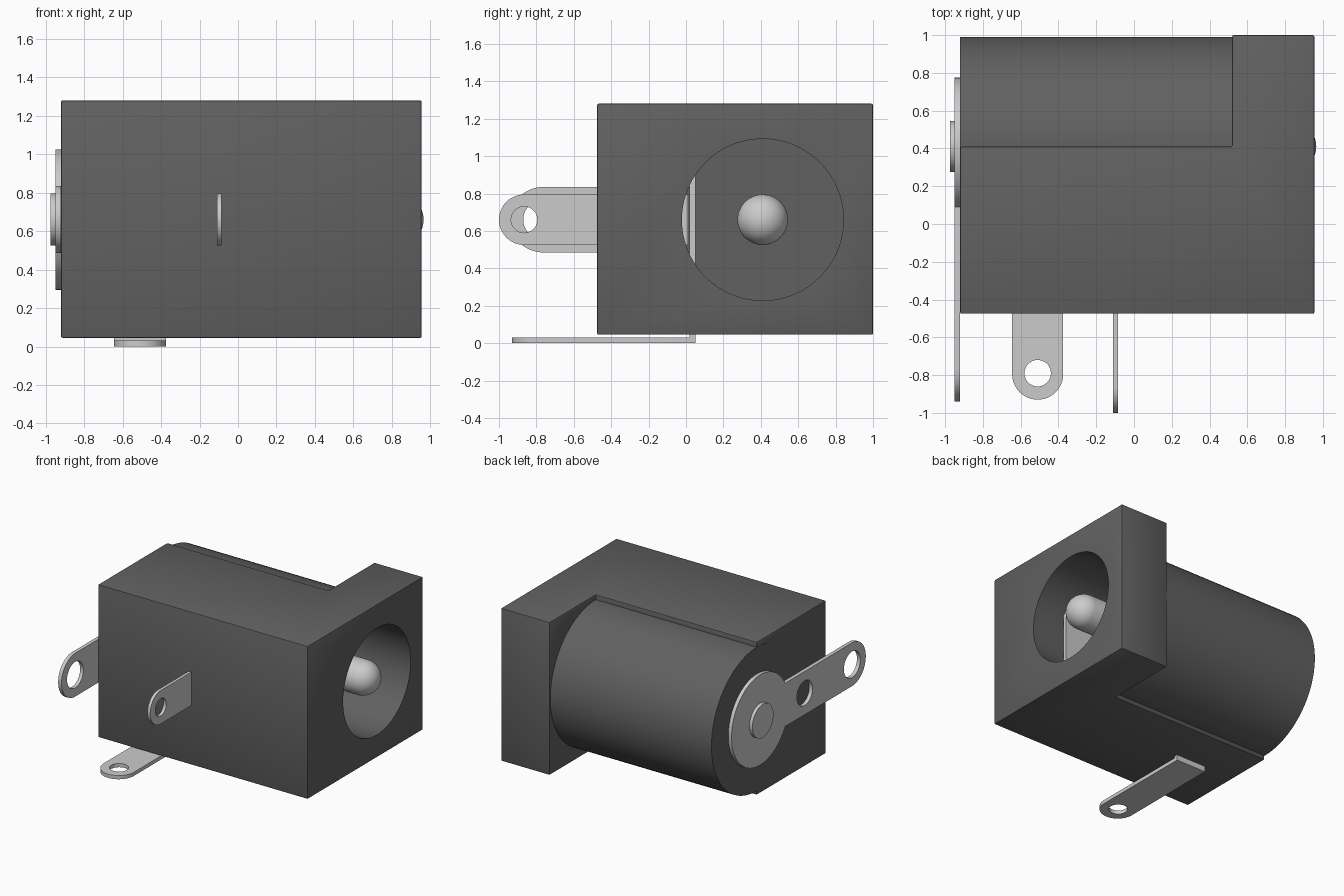
import bpy, bmesh
from math import sin, cos, pi, radians, sqrt, asin
from mathutils import Matrix, Vector

if "Cube" in bpy.data.objects:
    bpy.data.objects.remove(bpy.data.objects["Cube"])

AY, AZ = 0.41, 0.66          # axis of the barrel, bore and pin


def material(name, v):
    m = bpy.data.materials.new(name)
    m.diffuse_color = (*v, 1)
    m.use_nodes = True
    m.node_tree.nodes["Principled BSDF"].inputs["Base Color"].default_value = m.diffuse_color
    return m


plastic = material("dark_plastic", (0.12, 0.12, 0.12))
metal = material("metal", (0.75, 0.75, 0.72))


def add(name, mesh, mat):
    ob = bpy.data.objects.new(name, mesh)
    bpy.context.collection.objects.link(ob)
    ob.data.materials.clear()
    ob.data.materials.append(mat)
    return ob


def smooth(ob):
    bpy.ops.object.select_all(action='DESELECT')
    ob.select_set(True)
    bpy.context.view_layer.objects.active = ob
    bpy.ops.object.shade_smooth_by_angle(angle=radians(30))


def from_bmesh(name, bm, mat):
    bmesh.ops.recalc_face_normals(bm, faces=bm.faces)
    me = bpy.data.meshes.new(name)
    bm.to_mesh(me)
    bm.free()
    return add(name, me, mat)


def prism(name, pts, z0, z1, mat):
    bm = bmesh.new()
    f = bm.faces.new([bm.verts.new((x, y, z0)) for x, y in pts])
    g = bmesh.ops.extrude_face_region(bm, geom=[f])['geom']
    bmesh.ops.translate(bm, vec=(0, 0, z1 - z0),
                        verts=[v for v in g if isinstance(v, bmesh.types.BMVert)])
    return from_bmesh(name, bm, mat)


def lathe(name, profile, mat, segs=96):
    """Revolve (x, radius) points about the barrel axis; ends are on the axis."""
    bm = bmesh.new()
    vs = [bm.verts.new((x, AY, AZ + r)) for x, r in profile]
    es = [bm.edges.new(p) for p in zip(vs, vs[1:])]
    bmesh.ops.spin(bm, geom=vs + es, cent=(0, AY, AZ), axis=(1, 0, 0),
                   angle=2 * pi, steps=segs)
    bmesh.ops.remove_doubles(bm, verts=bm.verts, dist=1e-4)
    return from_bmesh(name, bm, mat)


def rod(name, x0, x1, r, mat):
    return lathe(name, [(x0, 0), (x0, r), (x1, r), (x1, 0)], mat)


def arc(cx, cy, r, a0, a1, n):
    return [(cx + r * cos(a0 + (a1 - a0) * i / n), cy + r * sin(a0 + (a1 - a0) * i / n))
            for i in range(n + 1)]


def tab(name, half, end, head, holes, thick, matrix):
    """Flat lug: rounded end towards -y, 'head' outline at the other end, round holes."""
    cu = bpy.data.curves.new(name, 'CURVE')
    cu.dimensions, cu.fill_mode, cu.extrude = '2D', 'BOTH', thick / 2
    loops = [arc(0, end + half, half, pi, 2 * pi, 24) + head]
    loops += [arc(0, y, r, 0, 2 * pi, 40)[:-1] for y, r in holes]
    for pts in loops:
        s = cu.splines.new('POLY')
        s.points.add(len(pts) - 1)
        for p, (x, y) in zip(s.points, pts):
            p.co = (x, y, 0, 1)
        s.use_cyclic_u = True
    tmp = bpy.data.objects.new(name + "_outline", cu)
    bpy.context.collection.objects.link(tmp)
    me = bpy.data.meshes.new_from_object(
        tmp.evaluated_get(bpy.context.evaluated_depsgraph_get()))
    bpy.data.objects.remove(tmp)
    bm = bmesh.new()
    bm.from_mesh(me)
    bmesh.ops.remove_doubles(bm, verts=bm.verts, dist=1e-5)
    bm.transform(matrix)
    ob = from_bmesh(name, bm, metal)
    smooth(ob)
    return ob


# Housing: L-shaped block with rounded barrel behind and a round socket bore
housing = prism("housing", [(-0.92, -0.475), (0.955, -0.475), (0.955, 1.0),
                            (0.52, 1.0), (0.52, AY), (-0.92, AY)], 0.045, 1.28, plastic)
bev = housing.modifiers.new("edge", 'BEVEL')
bev.width, bev.segments = 0.008, 2
barrel = rod("barrel_helper", -0.921, 0.6, 0.58, plastic)
bore = rod("bore_cutter", -0.7, 1.2, 0.432, plastic)
for tool, op in ((barrel, 'UNION'), (bore, 'DIFFERENCE')):
    b = housing.modifiers.new(op.lower(), 'BOOLEAN')
    b.operation, b.object, b.solver = op, tool, 'EXACT'
bpy.context.view_layer.update()
baked = bpy.data.meshes.new_from_object(
    housing.evaluated_get(bpy.context.evaluated_depsgraph_get()))
housing.modifiers.clear()
housing.data = baked
for tool in (barrel, bore):
    bpy.data.objects.remove(tool)
smooth(housing)

# Centre pin with domed tip, riveted through the back
R = 0.135
dome = [(0.83 + x, r) for r, x in arc(0, 0, R, 0, pi / 2, 14)[:-1]]
smooth(lathe("centre_pin", [(-0.975, 0), (-0.975, R)] + dome + [(0.83 + R, 0)], metal, 48))

# Upright lugs turn the outline's x into height
def upright(x):
    return Matrix.Translation((x, 0, AZ)) @ Matrix.Rotation(pi / 2, 4, 'Y')


# Back lug with round head around the rivet
a = asin(0.175 / 0.365)
tab("back_lug", 0.175, -0.94, arc(0, AY, 0.365, -pi / 2 + a, 1.5 * pi - a, 64),
    [(-0.765, 0.105), (-0.16, 0.1)], 0.03, upright(-0.935))

# Front switch lug and bottom sleeve lug
tab("front_lug", R, -1.0, [(R, 0.01), (-R, 0.01)], [(-0.865, 0.07)], 0.025, upright(-0.0975))
tab("bottom_lug", R, -0.93, [(R, 0.05), (-R, 0.05)], [(-0.79, 0.07)], 0.03,
    Matrix.Translation((-0.51, 0, 0.015)))

# Bottom lug's upright leg and the contact plate inside the bore
prism("bottom_lug_leg", [(-0.645, 0.02), (-0.375, 0.02), (-0.375, 0.05), (-0.645, 0.05)],
      0.029, 0.45, metal)
prism("contact_plate", [(-0.645, 0.02), (0.7, 0.02), (0.7, 0.05), (-0.645, 0.05)],
      0.425, 0.895, metal)
